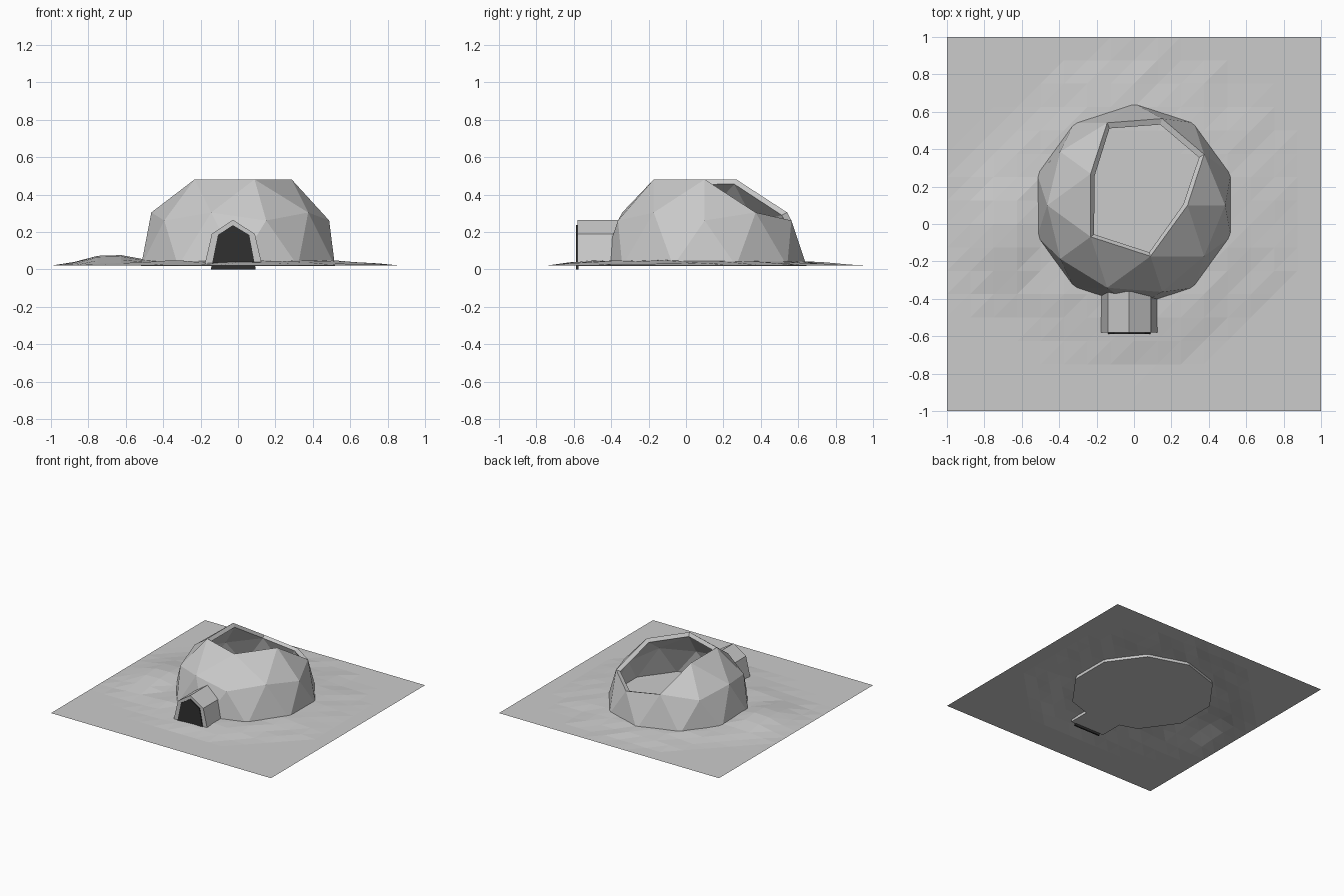
import bpy, bmesh, math, random

if "Cube" in bpy.data.objects:
    bpy.data.objects.remove(bpy.data.objects["Cube"])

random.seed(4)


def make_object(name, bm):
    mesh = bpy.data.meshes.new(name)
    bm.to_mesh(mesh)
    bm.free()
    obj = bpy.data.objects.new(name, mesh)
    bpy.context.collection.objects.link(obj)
    return obj


def extruded_profile(name, points, y_front, y_back):
    """Closed x-z outline pushed along y."""
    bm = bmesh.new()
    face = bm.faces.new([bm.verts.new((x, y_front, z)) for x, z in points])
    out = bmesh.ops.extrude_face_region(bm, geom=[face])["geom"]
    for v in out:
        if isinstance(v, bmesh.types.BMVert):
            v.co.y = y_back
    bmesh.ops.recalc_face_normals(bm, faces=bm.faces)
    return make_object(name, bm)


def mound(x, y, cx, cy, rx, ry):
    d = math.hypot((x - cx) / rx, (y - cy) / ry)
    return 0.5 + 0.5 * math.cos(math.pi * d) if d < 1 else 0.0


# Snowy ground: flat border, gentle drift round the dome, higher drift on the left
bm = bmesh.new()
bmesh.ops.create_grid(bm, x_segments=16, y_segments=16, size=1)
for v in bm.verts:
    x, y = v.co.x, v.co.y
    d = math.hypot(x / 0.86, (y - 0.06) / 0.84)
    drift = min(1, max(0, (1 - d) / 0.35)) * 0.026
    left = 0.058 * mound(x, y, -0.66, 0.0, 0.36, 0.55)
    jitter = random.uniform(-0.005, 0.005) if drift > 0 and d > 0.6 else 0
    v.co.z = 0.02 + max(0, max(drift, left) + jitter)
bmesh.ops.triangulate(bm, faces=bm.faces, quad_method='FIXED')
make_object("snow_ground", bm)

# Broken dome: half icosphere with the crown and one rear facet group missing
bm = bmesh.new()
R = 0.545
bmesh.ops.create_icosphere(bm, subdivisions=2, radius=R)
bmesh.ops.delete(bm, geom=[v for v in bm.verts if v.co.z < -0.01], context='VERTS')


def in_hole(co):
    angle = math.degrees(math.atan2(co.y, co.x))
    return co.z > 0.95 * R or (co.z > 0.8 * R and abs(angle - 72) < 10)


bmesh.ops.delete(bm, geom=[v for v in bm.verts if in_hole(v.co)], context='VERTS')
base = [e for e in bm.edges if e.is_boundary and all(abs(v.co.z) < 0.01 for v in e.verts)]
bmesh.ops.contextual_create(bm, geom=base)
bmesh.ops.recalc_face_normals(bm, faces=bm.faces)
top = max(bm.faces, key=lambda f: f.calc_center_median().z)
if top.normal.z < 0:
    bmesh.ops.reverse_faces(bm, faces=bm.faces)
dome = make_object("dome", bm)
dome.location = (0, 0.1, 0.018)
shell = dome.modifiers.new("wall", 'SOLIDIFY')
shell.thickness = 0.035
shell.offset = -1

# Entrance tunnel
extruded_profile("entrance_tunnel",
                 [(-0.18, 0.018), (-0.14, 0.19), (-0.027, 0.265),
                  (0.09, 0.19), (0.13, 0.018)], -0.58, -0.36)

# Dark doorway panel
door = extruded_profile("doorway",
                        [(-0.145, 0), (-0.107, 0.185), (-0.027, 0.237),
                         (0.06, 0.185), (0.095, 0)], -0.588, -0.575)
dark = bpy.data.materials.new("dark")
dark.diffuse_color = (0.03, 0.03, 0.03, 1)
dark.use_nodes = True
dark.node_tree.nodes["Principled BSDF"].inputs["Base Color"].default_value = dark.diffuse_color
door.data.materials.append(dark)
